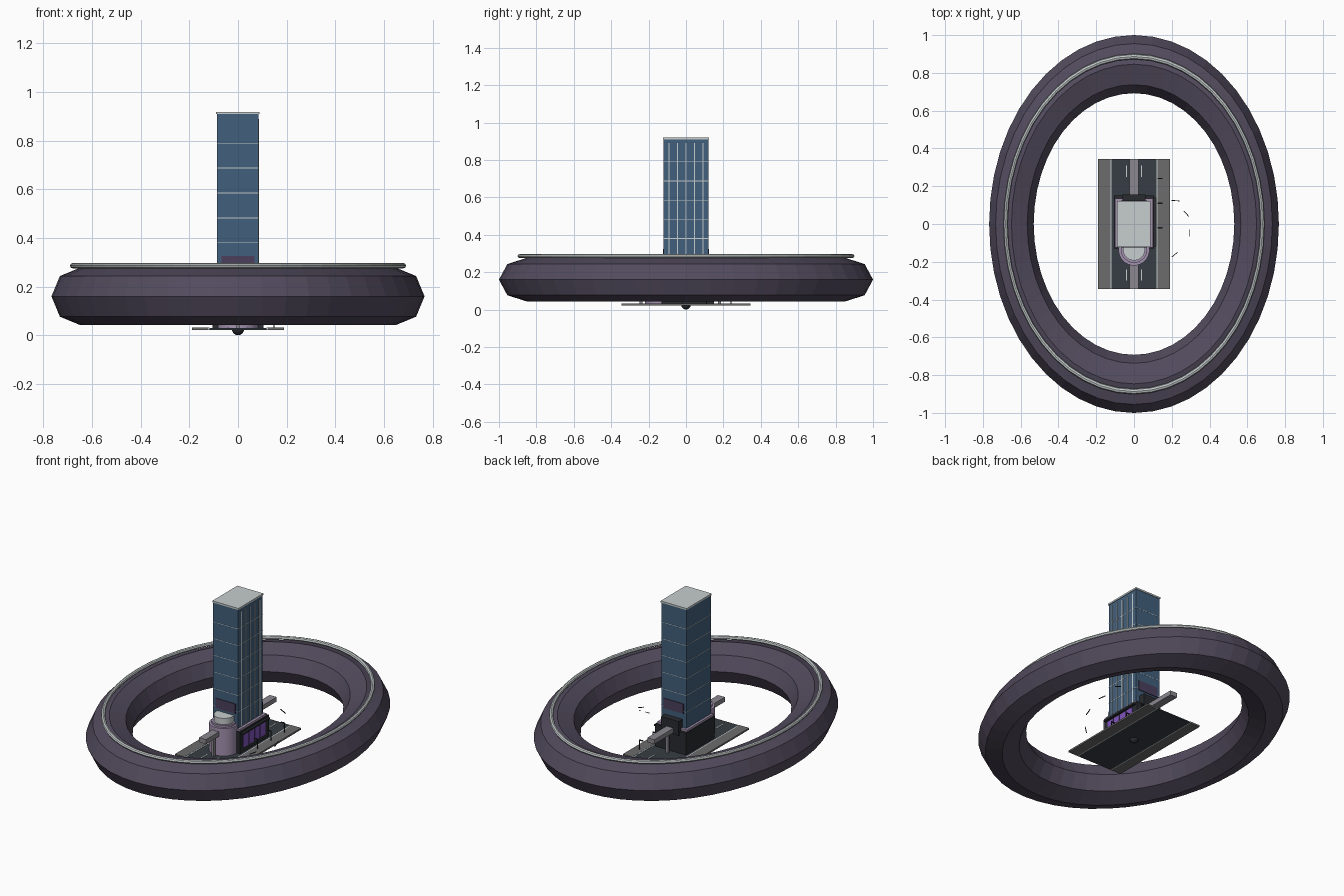
import bpy
from mathutils import Vector

cube = bpy.data.objects.get("Cube")
if cube:
    bpy.data.objects.remove(cube, do_unlink=True)


def material(name, r, g, b):
    m = bpy.data.materials.new(name)
    m.use_nodes = True
    m.diffuse_color = (r, g, b, 1)
    m.node_tree.nodes["Principled BSDF"].inputs["Base Color"].default_value = (r, g, b, 1)
    return m


RING = material("dusky purple", .085, .07, .11)
PALE = material("pale grey", .57, .61, .61)
GLASS = material("blue glass", .055, .115, .2)
LAVENDER = material("lavender", .37, .29, .43)
VIOLET = material("bright violet", .22, .09, .52)
PAVING = material("paving grey", .15, .15, .155)
ROAD = material("dark asphalt", .038, .047, .058)
BEAM = material("rail grey", .26, .25, .28)
CHARCOAL = material("charcoal", .022, .024, .028)
PLUM = material("plum", .07, .05, .11)


def finish(name, mat):
    ob = bpy.context.object
    ob.name = name
    ob.data.materials.append(mat)
    return ob


def box(name, mat, x, y, z):
    """Box spanning the given (low, high) ranges."""
    bpy.ops.mesh.primitive_cube_add(size=1)
    ob = finish(name, mat)
    ob.location = [(a + b) / 2 for a, b in (x, y, z)]
    ob.scale = [b - a for a, b in (x, y, z)]
    return ob


def drum(name, mat, radius, y, low, high):
    bpy.ops.mesh.primitive_cylinder_add(vertices=32, radius=radius, depth=high - low,
                                        location=(0, y, (low + high) / 2))
    bpy.ops.object.shade_smooth_by_angle()
    return finish(name, mat)


def oval_ring(name, mat, major, minor, z):
    bpy.ops.mesh.primitive_torus_add(major_radius=major, minor_radius=minor,
                                     major_segments=48, minor_segments=8, location=(0, 0, z))
    ob = finish(name, mat)
    ob.scale.y = 1.304
    return ob


# Large oval ring and its pale rail
oval_ring("outer_ring", RING, .649, .118, .16)
oval_ring("ring_rail", PALE, .68, .011, .286)

# Street, pavements, lane marks
box("road", ROAD, (-.118, .118), (-.344, .344), (.022, .03))
for side in (-1, 1):
    xs = sorted((side * .124, side * .19))
    box("pavement", PAVING, xs, (-.344, .344), (.022, .032))
    xs = sorted((side * .118, side * .124))
    box("kerb_line", PALE, xs, (-.344, .344), (.022, .031))
    for y in (-.27, .28):
        box("lane_mark", PALE, (side * .04 - .003, side * .04 + .003),
            (y - .03, y + .03), (.03, .032))

# Drain dome under the street
bpy.ops.mesh.primitive_uv_sphere_add(segments=16, ring_count=8, radius=.025,
                                     location=(0, 0, .025))
finish("drain_dome", CHARCOAL)

# Podium with glowing shop windows
box("podium", CHARCOAL, (-.105, .105), (-.13, .15), (.024, .165))
box("podium_trim", LAVENDER, (-.1, .1), (-.125, .135), (.165, .178))
for i in range(4):
    y = -.1 + i * .055
    box("shop_window", VIOLET, (.104, .109), (y, y + .046), (.06, .14))
box("shop_canopy", CHARCOAL, (.1, .12), (-.12, .14), (.146, .156))

# Round entrance tower
drum("entrance_drum", LAVENDER, .082, -.138, .024, .2)
drum("entrance_collar", LAVENDER, .07, -.135, .2, .212)
drum("entrance_cap", PALE, .058, -.135, .212, .25)

# Main tower
box("tower", GLASS, (-.086, .084), (-.119, .119), (.165, .91))
box("roof", PALE, (-.09, .088), (-.122, .122), (.909, .919))
for i in range(7):
    z = .175 + i * .1025
    box("floor_band", PALE, (-.087, .085), (-.12, .12), (z - .0015, z + .0015))
for i in range(-2, 3):
    box("facade_fin", PALE, (.083, .087), (i * .045 - .003, i * .045 + .003), (.178, .89))
for y in (-.121, .121):
    box("tower_panel", PLUM, (-.068, .068), (y - .003, y + .003), (.265, .325))

# Elevated rail, its posts and portal
box("rail_beam", BEAM, (-.025, .023), (-.344, .344), (.15, .178))
for y in (-.24, .18):
    box("rail_post", BEAM, (-.008, .008), (y - .008, y + .008), (.03, .15))
box("rail_portal", CHARCOAL, (-.06, .06), (.115, .157), (.14, .228))

# Street lamps
for y in (-.02, .11, .24):
    box("lamp_post", CHARCOAL, (.146, .15), (y - .002, y + .002), (.03, .09))
    box("lamp_arm", CHARCOAL, (.125, .15), (y - .003, y + .003), (.088, .093))

# Dashed flight path beside the tower
dashes = [((.20, -.175, .07), (.23, -.15, .085)),
          ((.295, -.065, .10), (.295, -.03, .12)),
          ((.29, .04, .16), (.265, .068, .175)),
          ((.24, .122, .22), (.20, .125, .235))]
for a, b in dashes:
    a, b = Vector(a), Vector(b)
    bpy.ops.mesh.primitive_cube_add(size=1, location=(a + b) / 2)
    dash = finish("flight_dash", CHARCOAL)
    dash.rotation_euler = (b - a).to_track_quat('X', 'Z').to_euler()
    dash.scale = ((b - a).length, .004, .004)
